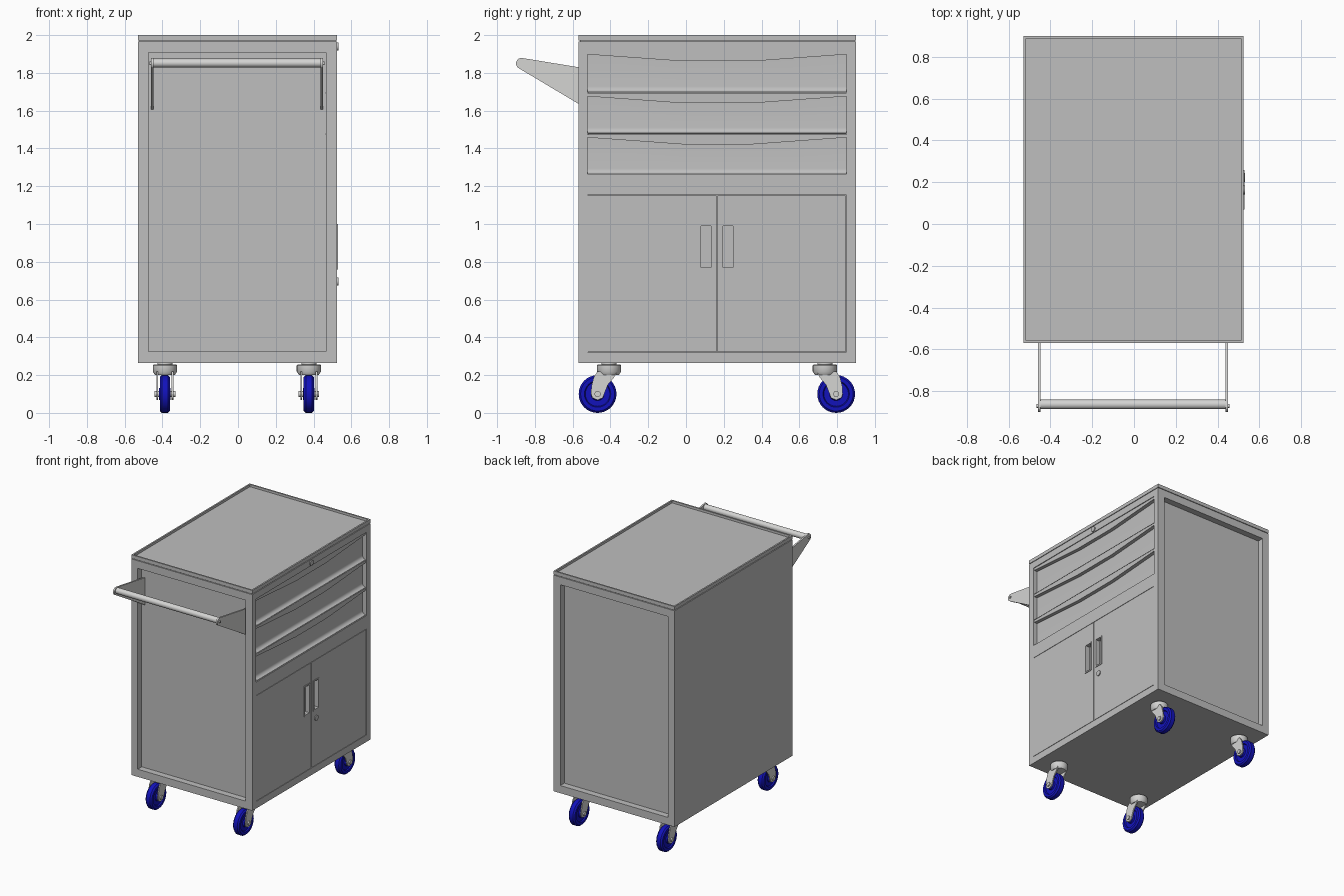
import bpy, bmesh, math
from mathutils import Matrix, Vector

cube = bpy.data.objects.get("Cube")
if cube:
    bpy.data.objects.remove(cube, do_unlink=True)


def material(name, rgb):
    m = bpy.data.materials.new(name)
    m.use_nodes = True
    m.diffuse_color = (*rgb, 1)
    m.node_tree.nodes["Principled BSDF"].inputs["Base Color"].default_value = (*rgb, 1)
    return m


GREY = material("cabinet grey", (0.52, 0.52, 0.52))
LIGHT = material("light metal", (0.66, 0.66, 0.65))
BLUE = material("wheel blue", (0.006, 0.006, 0.5))


def finish(name, bm, mat, smooth=False):
    bmesh.ops.recalc_face_normals(bm, faces=bm.faces)
    me = bpy.data.meshes.new(name)
    bm.to_mesh(me)
    bm.free()
    ob = bpy.data.objects.new(name, me)
    bpy.context.collection.objects.link(ob)
    me.materials.append(mat)
    if smooth:
        bpy.ops.object.select_all(action='DESELECT')
        ob.select_set(True)
        bpy.context.view_layer.objects.active = ob
        bpy.ops.object.shade_smooth_by_angle(angle=math.radians(35))
    return ob


def add_box(bm, x, y, z):
    size = Matrix.Diagonal((x[1] - x[0], y[1] - y[0], z[1] - z[0], 1))
    mid = Matrix.Translation((sum(x) / 2, sum(y) / 2, sum(z) / 2))
    bmesh.ops.create_cube(bm, size=1, matrix=mid @ size)


def box(name, x, y, z, mat=GREY):
    bm = bmesh.new()
    add_box(bm, x, y, z)
    return finish(name, bm, mat)


def rod(name, centre, radius, length, mat, sides=24):
    """Cylinder lying along x."""
    bm = bmesh.new()
    bmesh.ops.create_cone(bm, cap_ends=True, segments=sides, radius1=radius, radius2=radius, depth=length,
                          matrix=Matrix.Translation(centre) @ Matrix.Rotation(math.pi / 2, 4, 'Y'))
    return finish(name, bm, mat, True)


def plate(name, outline, x0, x1, mat):
    """Extrude a (y, z) outline from x0 to x1."""
    bm = bmesh.new()
    face = bm.faces.new([bm.verts.new((x0, y, z)) for y, z in outline])
    new = bmesh.ops.extrude_face_region(bm, geom=[face])["geom"]
    bmesh.ops.translate(bm, verts=[v for v in new if isinstance(v, bmesh.types.BMVert)], vec=(x1 - x0, 0, 0))
    return finish(name, bm, mat)


def lathe(name, profile, axis, centre, mat):
    """Spin a (radius, offset along axis) profile."""
    bm = bmesh.new()
    pts = [Vector((r, 0, h)) for r, h in profile]
    verts = [bm.verts.new(p) for p in pts]
    edges = [bm.edges.new(pair) for pair in zip(verts, verts[1:])]
    bmesh.ops.spin(bm, geom=verts + edges, cent=(0, 0, 0), axis=(0, 0, 1), angle=math.tau, steps=32)
    bmesh.ops.remove_doubles(bm, verts=bm.verts, dist=0.0001)
    turn = Matrix.Rotation(math.pi / 2, 4, 'Y') if axis == 'X' else Matrix()
    bm.transform(Matrix.Translation(centre) @ turn)
    return finish(name, bm, mat, True)


def carve(ob, boxes):
    """Cut boxes out of an object."""
    for b in boxes:
        cutter = box("cutter", *b)
        cutter.hide_render = True
        mod = ob.modifiers.new("cut", 'BOOLEAN')
        mod.operation, mod.solver, mod.object = 'DIFFERENCE', 'EXACT', cutter
        bpy.context.view_layer.objects.active = ob
        bpy.ops.object.modifier_apply(modifier=mod.name)
        bpy.data.objects.remove(cutter, do_unlink=True)


# Cabinet shell with recessed end panels, drawer opening, door seams and grips
LEFT, RIGHT, FRONT, BACK = 0.524, -0.53, -0.57, 0.9
panel_x, panel_z = (-0.475, 0.465), (0.325, 1.907)
seam = (LEFT - 0.008, LEFT + 0.1)
cabinet = box("cabinet_shell", (RIGHT, LEFT), (FRONT, BACK), (0.265, 1.967))
grips = [(0.07, 0.143), (0.185, 0.258)]
cuts = [
    (panel_x, (FRONT - 0.1, FRONT + 0.05), panel_z),
    (panel_x, (BACK - 0.05, BACK + 0.1), panel_z),
    ((LEFT - 0.06, LEFT + 0.1), (-0.522, 0.85), (1.26, 1.915)),
    (seam, (0.161, 0.168), (0.32, 1.155)),
    (seam, (0.844, 0.848), (0.32, 1.155)),
    (seam, (-0.52, 0.848), (1.152, 1.155)),
    (seam, (-0.52, 0.848), (0.32, 0.323)),
]
cuts += [((LEFT - 0.03, LEFT + 0.1), (a + 0.01, b - 0.01), (0.77, 0.99)) for a, b in grips]
carve(cabinet, cuts)

# Lid with a shallow tray
lid = box("lid_tray", (RIGHT, LEFT), (FRONT, BACK), (1.972, 2.0))
carve(lid, [((RIGHT + 0.012, LEFT - 0.012), (FRONT + 0.012, BACK - 0.012), (1.982, 2.1))])
box("lid_joint", (RIGHT + 0.008, LEFT - 0.008), (FRONT + 0.008, BACK - 0.008), (1.966, 1.973))

# Raised rims round the door grips
for i, (a, b) in enumerate(grips):
    rim = box(f"door_grip_{i + 1}", (LEFT - 0.005, LEFT + 0.005), (a, b), (0.76, 1.0))
    carve(rim, [((LEFT - 0.1, LEFT + 0.1), (a + 0.01, b - 0.01), (0.77, 0.99))])

# Locks
for name, y, z in (("drawer_lock", 0.163, 1.94), ("door_lock", 0.223, 0.695)):
    rod(name, (LEFT, y, z), 0.021, 0.014, GREY)


def drawer(name, bottom, top):
    """Drawer front whose pull lip dips in the middle and foot curls outward."""
    bm = bmesh.new()
    loops = []
    for y, dip in ((-0.522, 0.017), (-0.02, 0.053), (0.355, 0.053), (0.85, 0.017)):
        inner, outer, curl = LEFT - 0.035, LEFT - 0.006, 0.028
        section = [(LEFT - 0.06, top), (outer, top), (outer, top - dip), (inner, top - dip)]
        for k in range(6):
            t = k / 5 * math.pi / 2
            section.append((inner + curl * (1 - math.cos(t)), bottom + 0.004 + curl * (1 - math.sin(t))))
        section += [(outer, bottom), (LEFT - 0.06, bottom)]
        loops.append([bm.verts.new((x, y, z)) for x, z in section])
    for a, b in zip(loops, loops[1:]):
        for i in range(len(a)):
            j = (i + 1) % len(a)
            bm.faces.new((a[i], a[j], b[j], b[i]))
    bm.faces.new(loops[0])
    bm.faces.new(loops[-1])
    return finish(name, bm, GREY, True)


for i, (bottom, top) in enumerate(((1.26, 1.475), (1.477, 1.693), (1.695, 1.915))):
    drawer(f"drawer_{i + 1}", bottom, top)

# Push handle: two rounded brackets and a tube
tip, tip_r = (-0.871, 1.85), 0.029
bracket = [(FRONT + 0.05, 1.607), (FRONT + 0.05, 1.822)]
bracket += [(tip[0] + tip_r * math.cos(a), tip[1] + tip_r * math.sin(a))
            for a in (math.radians(80 + 20 * k) for k in range(9))]
for side, x0 in (("right", -0.46), ("left", 0.437)):
    plate(f"handle_bracket_{side}", bracket, x0, x0 + 0.013, LIGHT)
rod("handle_tube", (-0.005, -0.864, 1.852), 0.023, 0.9, LIGHT, 32)
rod("handle_bolt", (-0.005, -0.871, 1.85), 0.009, 0.925, LIGHT, 12)


# Casters: swivel head, fork and wheel
def caster(name, x, y, out):
    """The wheel trails the swivel head by a step toward `out` (-1 or 1)."""
    head_y = y - out * 0.06
    lathe(name + "_head", [(0, 0.256), (0.06, 0.256), (0.064, 0.252), (0.064, 0.218), (0.052, 0.2), (0, 0.2)],
          'Z', (x, head_y, 0), LIGHT)
    lathe(name + "_stem", [(0, 0.27), (0.04, 0.27), (0.04, 0.25), (0, 0.25)], 'Z', (x, head_y, 0), LIGHT)
    fork = [(-0.1, 0.21), (-0.085, 0.185), (-0.055, 0.15), (-0.035, 0.1), (-0.028, 0.08), (0, 0.068),
            (0.028, 0.08), (0.035, 0.1), (0.033, 0.14), (0.02, 0.19), (0.0, 0.22), (-0.08, 0.22)]
    fork = [(y + out * a, b) for a, b in fork]
    for s in (-1, 1):
        plate(f"{name}_fork_{'left' if s > 0 else 'right'}", fork, x + s * 0.036, x + s * 0.045, LIGHT)
    rod(name + "_axle", (x, y, 0.1), 0.016, 0.11, LIGHT, 16)
    half = [(0, 0.03), (0.032, 0.03), (0.035, 0.018), (0.065, 0.018), (0.07, 0.027), (0.09, 0.027), (0.1, 0.016)]
    lathe(name + "_wheel", half + [(r, -h) for r, h in reversed(half)], 'X', (x, y, 0.1), BLUE)


for side, x in (("right", -0.387), ("left", 0.375)):
    caster(f"front_{side}_caster", x, -0.468, -1)
    caster(f"back_{side}_caster", x, 0.795, 1)
